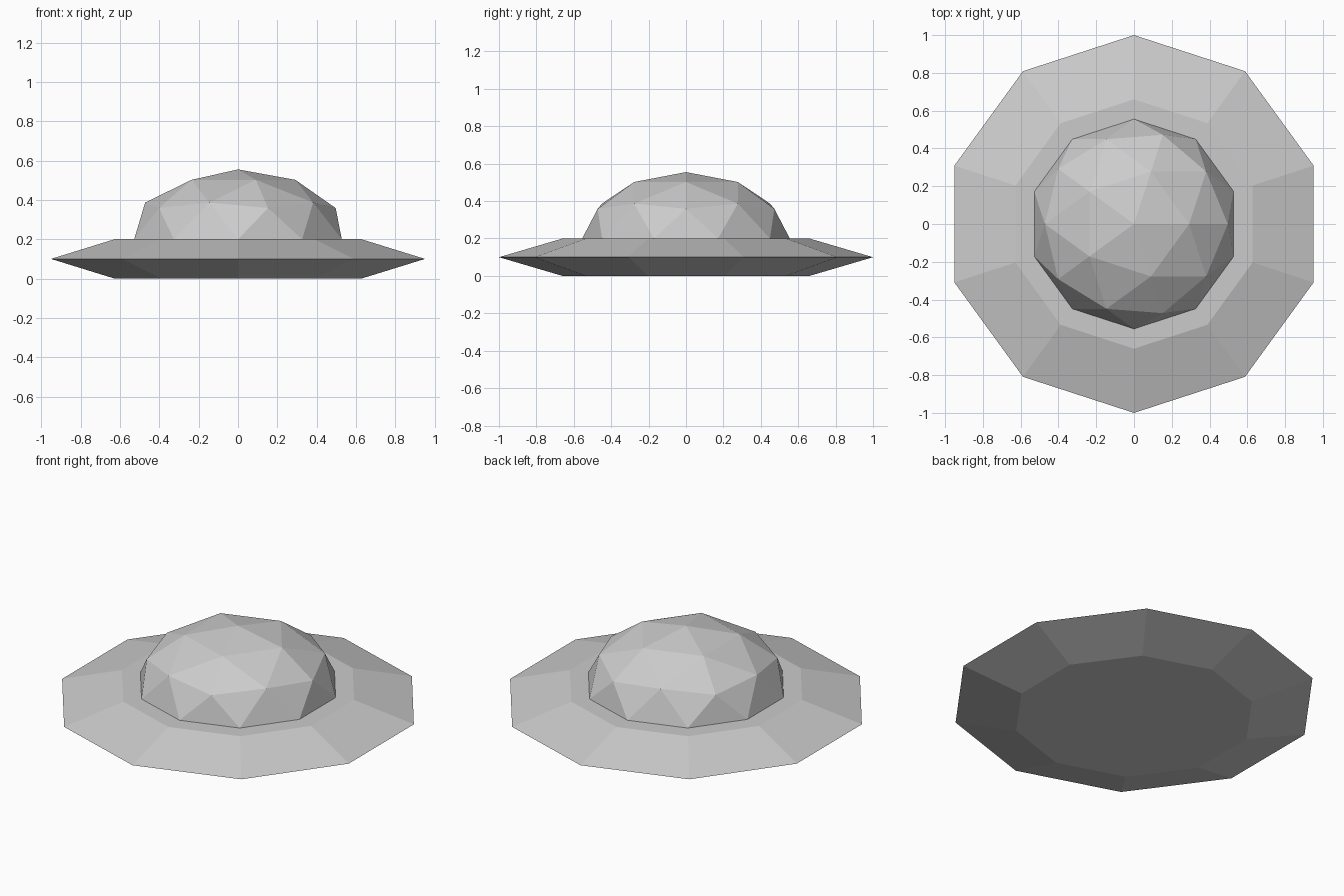
import bpy
import bmesh
import math

cube = bpy.data.objects.get("Cube")
if cube:
    bpy.data.objects.remove(cube, do_unlink=True)

grey = bpy.data.materials.new("light_grey")
grey.use_nodes = True
grey.diffuse_color = (0.6, 0.6, 0.6, 1)
grey.node_tree.nodes["Principled BSDF"].inputs["Base Color"].default_value = grey.diffuse_color


def add_object(name, bm):
    bmesh.ops.recalc_face_normals(bm, faces=bm.faces)
    mesh = bpy.data.meshes.new(name)
    bm.to_mesh(mesh)
    bm.free()
    mesh.materials.append(grey)
    obj = bpy.data.objects.new(name, mesh)
    bpy.context.collection.objects.link(obj)


# Ten-sided saucer: bottom, rim and top rings joined by sloping faces
SIDES = 10
bm = bmesh.new()
rings = []
for radius, z in ((0.66, 0), (1, 0.1), (0.66, 0.2)):
    angles = [math.pi / 2 + math.tau * i / SIDES for i in range(SIDES)]
    rings.append([bm.verts.new((radius * math.cos(a), radius * math.sin(a), z)) for a in angles])
for low, high in zip(rings, rings[1:]):
    for i in range(SIDES):
        j = (i + 1) % SIDES
        bm.faces.new((low[i], low[j], high[j], high[i]))
bm.faces.new(rings[0])
bm.faces.new(rings[-1])
add_object("saucer_body", bm)

# Faceted dome: the upper half of a flattened icosphere
bm = bmesh.new()
bmesh.ops.create_icosphere(bm, subdivisions=2, radius=1)
bmesh.ops.delete(bm, geom=[v for v in bm.verts if v.co.z < -0.01], context="VERTS")
bmesh.ops.scale(bm, vec=(0.555, 0.555, 0.355), verts=bm.verts)
bmesh.ops.translate(bm, vec=(0, 0, 0.2), verts=bm.verts)
add_object("dome", bm)
